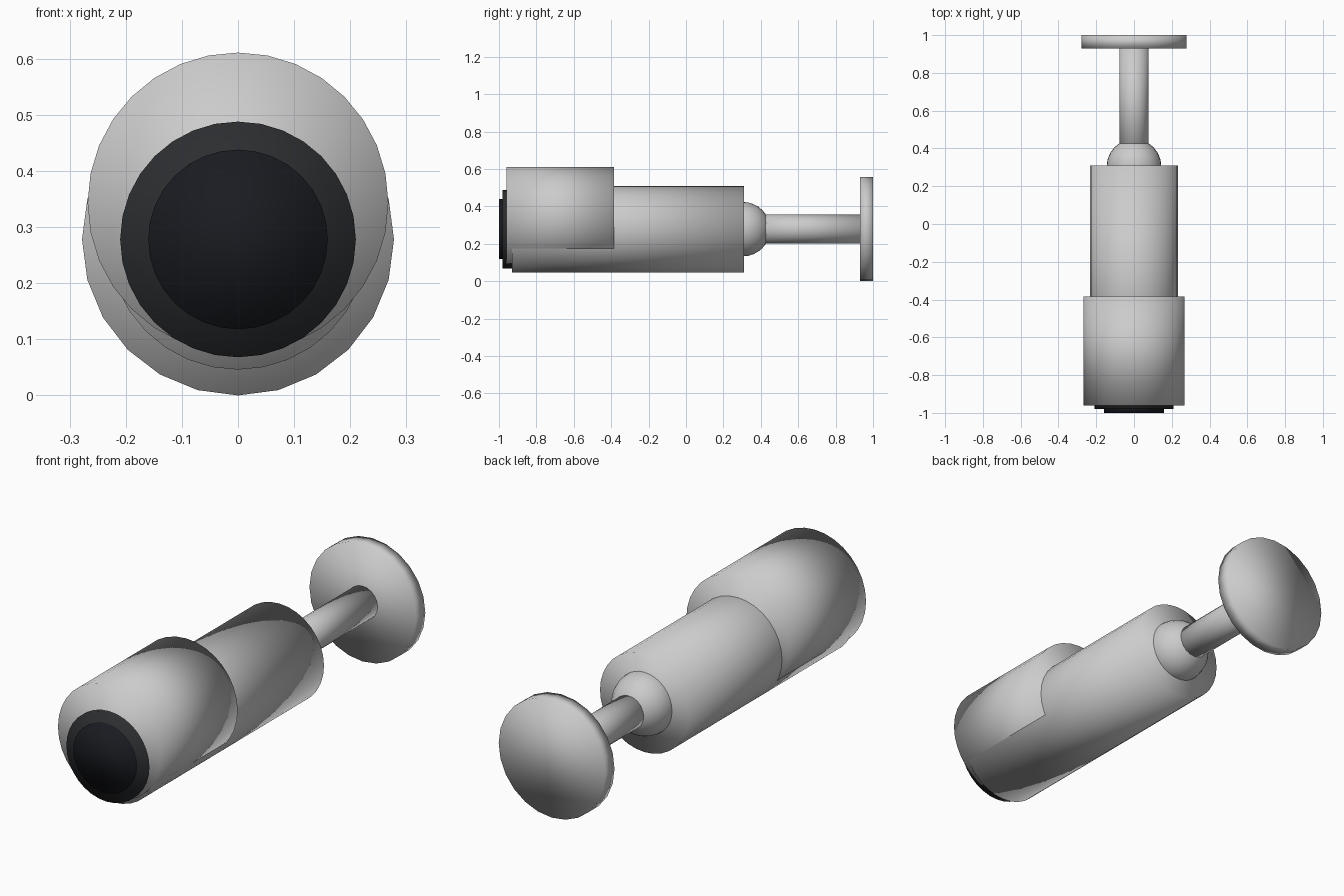
import bpy
from math import pi

if "Cube" in bpy.data.objects:
    bpy.data.objects.remove(bpy.data.objects["Cube"])

AXIS_Z = 0.278


def material(name, rgb):
    mat = bpy.data.materials.new(name)
    mat.diffuse_color = (*rgb, 1)
    mat.use_nodes = True
    mat.node_tree.nodes["Principled BSDF"].inputs["Base Color"].default_value = mat.diffuse_color
    return mat


def finish(name, mat=None):
    ob = bpy.context.object
    ob.name = name
    bpy.ops.object.transform_apply(location=False, rotation=True, scale=True)
    bpy.ops.object.shade_smooth()
    if mat:
        ob.data.materials.append(mat)
    return ob


def tube(name, radius, y0, y1, sides=32, z=AXIS_Z, mat=None):
    """Capped cylinder running along y from y0 to y1."""
    bpy.ops.mesh.primitive_cylinder_add(
        vertices=sides, radius=radius, depth=y1 - y0,
        location=(0, (y0 + y1) / 2, z), rotation=(pi / 2, 0, 0))
    return finish(name, mat)


rim_black = material("rim_black", (0.025, 0.027, 0.03))
glass_black = material("glass_black", (0.01, 0.011, 0.015))

# Camera housing and the larger, raised sun hood around its front
tube("housing", 0.232, -0.93, 0.31)
tube("sun_hood", 0.268, -0.96, -0.385, z=0.343)

# Lens rim and glass
tube("lens_rim", 0.21, -0.98, -0.90, mat=rim_black)
tube("lens_glass", 0.16, -1.0, -0.94, mat=glass_black)

# Ball joint half sunk in the back of the housing
bpy.ops.mesh.primitive_uv_sphere_add(
    segments=24, ring_count=16, radius=0.145, location=(0, 0.305, AXIS_Z))
finish("ball_joint")

# Mounting arm and wall plate
tube("mount_arm", 0.078, 0.31, 0.95, sides=20)
tube("wall_plate", 0.278, 0.93, 1.0, sides=24)
